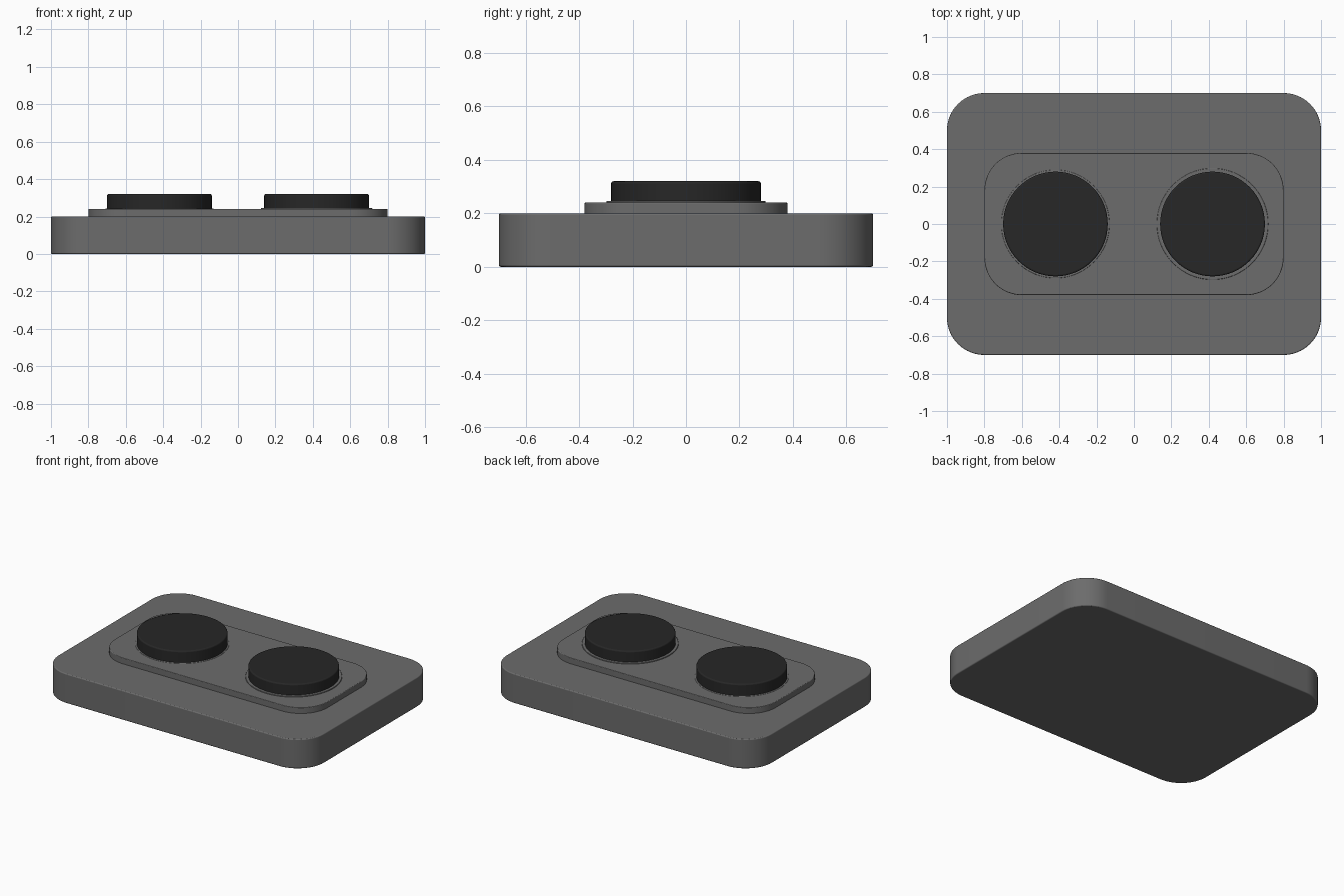
import bpy, bmesh, math

if "Cube" in bpy.data.objects:
    bpy.data.objects.remove(bpy.data.objects["Cube"])

def material(name, v):
    m = bpy.data.materials.new(name)
    m.diffuse_color = (v, v, v, 1)
    m.use_nodes = True
    m.node_tree.nodes["Principled BSDF"].inputs["Base Color"].default_value = m.diffuse_color
    return m

body_mat = material("body_grey", 0.15)
button_mat = material("button_black", 0.02)

def rounded_rect(w, d, r, seg=16):
    pts = []
    for i, (sx, sy) in enumerate([(1, 1), (-1, 1), (-1, -1), (1, -1)]):
        for k in range(seg + 1):
            a = math.pi / 2 * (i + k / seg)
            pts.append((sx * (w / 2 - r) + r * math.cos(a),
                        sy * (d / 2 - r) + r * math.sin(a)))
    return pts

def circle(r, n=64):
    return [(r * math.cos(2 * math.pi * k / n), r * math.sin(2 * math.pi * k / n))
            for k in range(n)]

def slab(name, outline, z0, z1, bevel, mat, x=0):
    """Extruded outline with softened top and bottom rims."""
    bm = bmesh.new()
    face = bm.faces.new([bm.verts.new((px, py, 0)) for px, py in outline])
    top = bmesh.ops.extrude_face_region(bm, geom=[face])["geom"]
    bmesh.ops.translate(bm, vec=(0, 0, z1 - z0),
                        verts=[v for v in top if isinstance(v, bmesh.types.BMVert)])
    bmesh.ops.recalc_face_normals(bm, faces=bm.faces)
    me = bpy.data.meshes.new(name)
    bm.to_mesh(me)
    bm.free()
    me.materials.append(mat)
    ob = bpy.data.objects.new(name, me)
    bpy.context.collection.objects.link(ob)
    ob.location = (x, 0, z0)
    b = ob.modifiers.new("soft_rim", 'BEVEL')
    b.width, b.segments, b.limit_method = bevel, 3, 'ANGLE'
    b.angle_limit = math.radians(40)
    bpy.ops.object.select_all(action='DESELECT')
    ob.select_set(True)
    bpy.context.view_layer.objects.active = ob
    bpy.ops.object.shade_smooth_by_angle(angle=math.radians(35))
    return ob

# Main body and raised panel
slab("base", rounded_rect(2.0, 1.4, 0.2), 0, 0.2, 0.006, body_mat)
slab("raised_panel", rounded_rect(1.6, 0.76, 0.2), 0.195, 0.24, 0.004, body_mat)

# Two push buttons, each in a thin collar
for side, x, collar_r, collar_top in (("left", -0.42, 0.29, 0.242),
                                      ("right", 0.42, 0.298, 0.246)):
    slab(side + "_collar", circle(collar_r), 0.23, collar_top, 0.003, body_mat, x)
    slab(side + "_button", circle(0.28), 0.235, 0.32, 0.008, button_mat, x)
